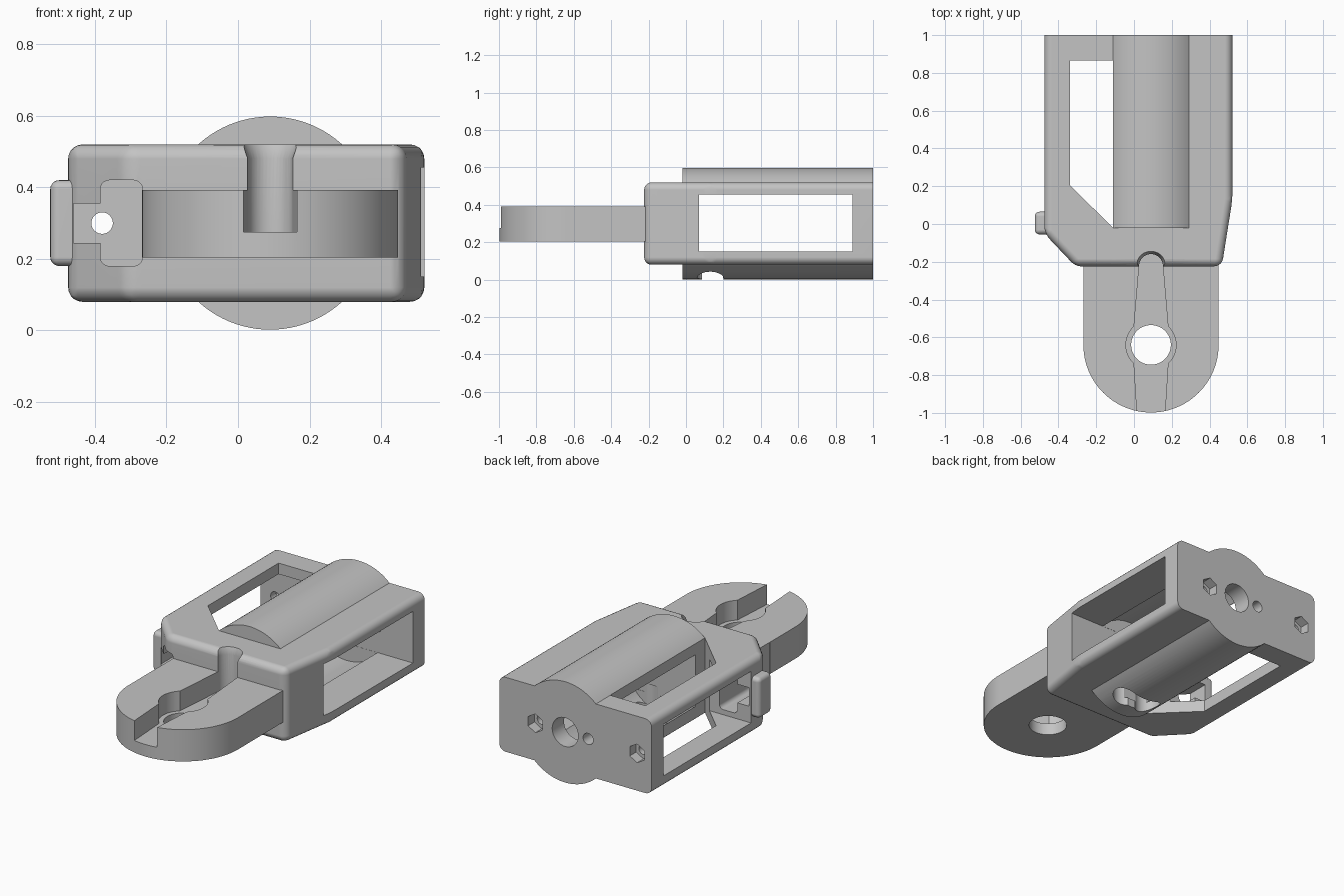
import bpy, bmesh, math
from mathutils import Matrix, Vector

cube = bpy.data.objects.get("Cube")
if cube:
    bpy.data.objects.remove(cube, do_unlink=True)

grey = bpy.data.materials.new("plain grey")
grey.use_nodes = True
grey.diffuse_color = (0.55, 0.55, 0.55, 1)
grey.node_tree.nodes["Principled BSDF"].inputs["Base Color"].default_value = grey.diffuse_color

AXIS_X, AXIS_Z = 0.09, 0.30      # motor axis, also the tongue centre line
HOLE_Y = -0.64


def finish(name, bm):
    bmesh.ops.recalc_face_normals(bm, faces=bm.faces)
    mesh = bpy.data.meshes.new(name)
    bm.to_mesh(mesh)
    bm.free()
    obj = bpy.data.objects.new(name, mesh)
    bpy.context.collection.objects.link(obj)
    mesh.materials.append(grey)
    return obj


def prism(name, points, z0, z1, bevel=0.0, keep=lambda e: True):
    """Extrude an outline in x, y upward and round the chosen edges."""
    bm = bmesh.new()
    face = bm.faces.new([bm.verts.new((x, y, z0)) for x, y in points])
    new = bmesh.ops.extrude_face_region(bm, geom=[face])["geom"]
    verts = [v for v in new if isinstance(v, bmesh.types.BMVert)]
    bmesh.ops.translate(bm, verts=verts, vec=(0, 0, z1 - z0))
    bmesh.ops.recalc_face_normals(bm, faces=bm.faces)
    if bevel:
        bmesh.ops.bevel(bm, geom=[e for e in bm.edges if keep(e)], offset=bevel,
                        segments=5, profile=0.5, affect='EDGES')
    return finish(name, bm)


def box(name, x0, x1, y0, y1, z0, z1, bevel=0.0, keep=lambda e: True):
    return prism(name, [(x0, y0), (x1, y0), (x1, y1), (x0, y1)], z0, z1, bevel, keep)


def rod(name, start, end, radius, sides=64, end_radius=None):
    a, b = Vector(start), Vector(end)
    turn = (b - a).to_track_quat('Z', 'Y').to_matrix().to_4x4()
    bm = bmesh.new()
    bmesh.ops.create_cone(bm, cap_ends=True, segments=sides, radius1=radius,
                          radius2=end_radius or radius, depth=(b - a).length,
                          matrix=Matrix.Translation((a + b) / 2) @ turn)
    return finish(name, bm)


def arc(x, y, radius, start, end, steps):
    angles = [start + (end - start) * i / steps for i in range(steps + 1)]
    return [(x + radius * math.cos(a), y + radius * math.sin(a)) for a in angles]


def combine(target, parts, operation):
    """Apply each part to the target, then drop the part."""
    for part in parts:
        mod = target.modifiers.new("shape", 'BOOLEAN')
        mod.operation, mod.solver, mod.object = operation, 'EXACT', part
        graph = bpy.context.evaluated_depsgraph_get()
        mesh = bpy.data.meshes.new_from_object(target.evaluated_get(graph))
        target.modifiers.clear()
        target.data = mesh
        bpy.data.objects.remove(part, do_unlink=True)


# Main housing, rounded everywhere but the flat back
outline = [(-0.475, 1), (-0.475, -0.05), (-0.31, -0.224), (0.465, -0.224), (0.521, 0.13), (0.521, 1)]
housing = prism("motor_housing", outline, 0.08, 0.52, 0.04,
                lambda e: not all(v.co.y > 0.99 for v in e.verts))

# Mounting tongue with a round end
round_end = arc(AXIS_X, HOLE_Y, 0.358, math.pi, 2 * math.pi, 48)
tongue = prism("tongue", round_end + [(AXIS_X + 0.358, -0.15), (AXIS_X - 0.358, -0.15)], 0.204, 0.392)

# Motor bulge and the small side boss
bulge = rod("motor_bulge", (AXIS_X, -0.02, AXIS_Z), (AXIS_X, 1, AXIS_Z), 0.298, 96)
boss = box("side_boss", -0.525, -0.42, -0.055, 0.065, 0.18, 0.42, 0.025,
           lambda e: any(v.co.x < -0.5 for v in e.verts))
combine(housing, [bulge, tongue, boss], 'UNION')

# Motor bay: side to side opening, round bore, and the open slanted window
cuts = [
    box("side_window", -0.7, 0.7, 0.07, 0.89, 0.15, 0.455),
    rod("motor_bore", (AXIS_X, 0.071, AXIS_Z), (AXIS_X, 0.889, AXIS_Z), 0.25, 96),
    prism("top_window", [(-0.34, 0.865), (-0.34, 0.205), (-0.11, -0.02), (-0.11, 0.865)], -0.1, 0.7),
]

# Front pocket through the slanted corner, with a narrow slot beside it
cuts += [
    box("corner_pocket", -0.385, -0.267, -0.4, 0.12, 0.18, 0.42, 0.025,
        lambda e: abs(e.verts[0].co.y - e.verts[1].co.y) > 0.1),
    box("corner_slot", -0.46, -0.3, -0.4, 0.1, 0.245, 0.355),
]

# Tapered groove that widens round the tongue hole and ends in a round notch
swell = math.acos(0.09 / 0.133)
half = ([(0.075, -1.1), (0.075, -0.98)] + arc(0, HOLE_Y, 0.133, -swell, swell, 12)
        + arc(0, -0.222, 0.063, 0, math.pi / 2, 10))
groove = [(AXIS_X + w, y) for w, y in half] + [(AXIS_X - w, y) for w, y in reversed(half[:-1])]
cuts += [
    prism("groove", groove, 0.275, 0.7),
    rod("notch_flare", (AXIS_X, -0.222, 0.46), (AXIS_X, -0.222, 0.54), 0.055, 64, 0.085),
    rod("tongue_hole", (AXIS_X, HOLE_Y, 0.1), (AXIS_X, HOLE_Y, 0.6), 0.105),
]

# Back wall: shaft hole, small hole and two hexagon pockets with screw holes
for x, radius in ((AXIS_X, 0.085), (-0.06, 0.033), (-0.38, 0.03), (0.285, 0.03)):
    cuts.append(rod("back_hole", (x, 0.8, AXIS_Z), (x, 1.1, AXIS_Z), radius, 48))
for x in (-0.38, 0.285):
    cuts.append(rod("hexagon_pocket", (x, 0.94, AXIS_Z), (x, 1.1, AXIS_Z), 0.055, 6))

# Twin cable opening under the bulge
for side in (-1, 1):
    x = AXIS_X + side * 0.08
    cuts.append(rod("cable_hole", (x, 0.13, -0.1), (x, 0.13, 0.2), 0.07))
cuts.append(box("cable_slot", 0.03, 0.15, 0.085, 0.2, -0.1, 0.21))
combine(housing, cuts, 'DIFFERENCE')

# Smooth curves, crisp edges, flat faces kept even
bpy.ops.object.select_all(action='DESELECT')
housing.select_set(True)
bpy.context.view_layer.objects.active = housing
bpy.ops.object.shade_smooth_by_angle(angle=math.radians(30))
even = housing.modifiers.new("even_shading", 'WEIGHTED_NORMAL')
even.keep_sharp = True
